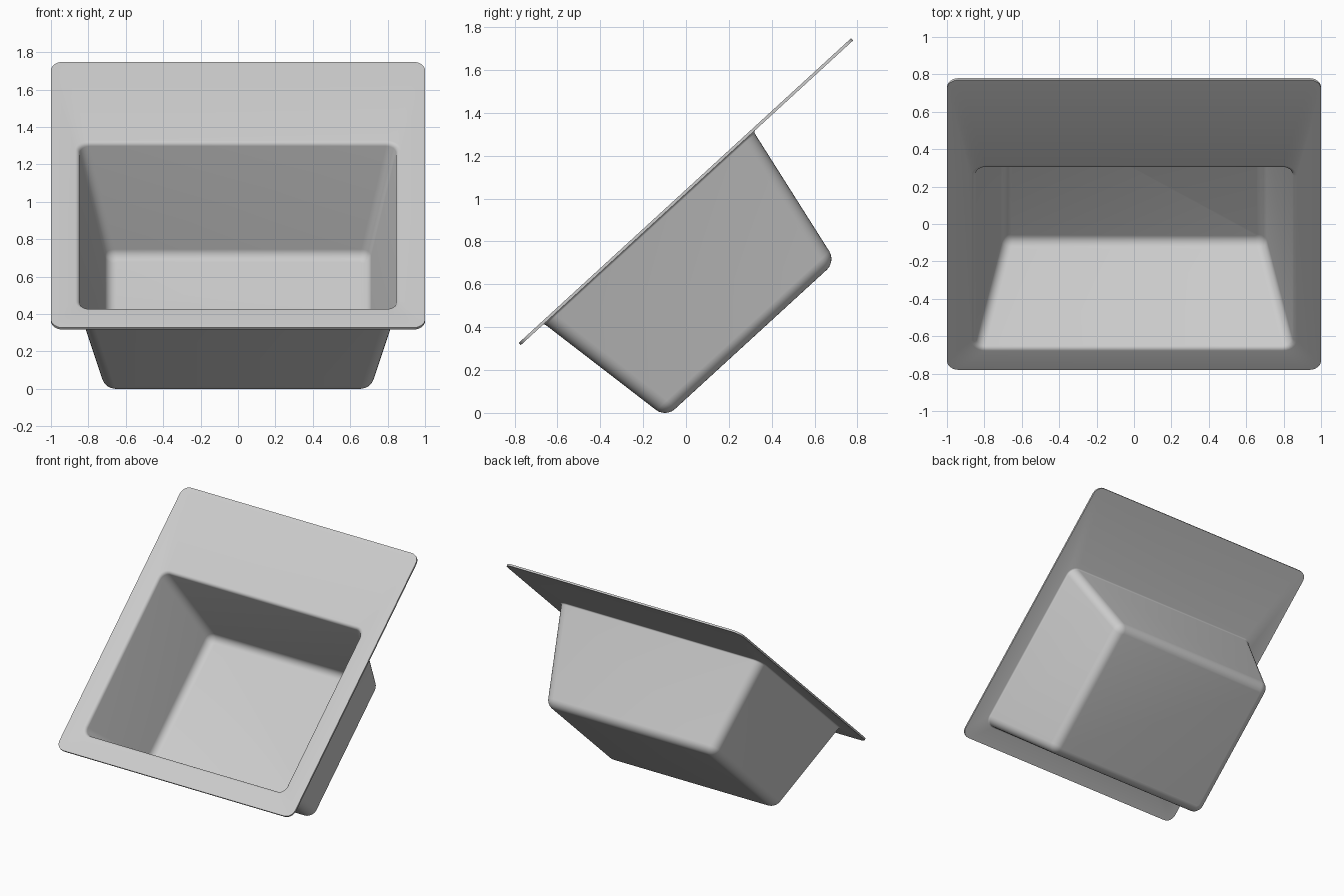
import bpy, bmesh, math
from mathutils import Matrix

if "Cube" in bpy.data.objects:
    bpy.data.objects.remove(bpy.data.objects["Cube"])

TILT = math.atan2(1.43, 1.56)   # slope of the flange
THICK = 0.014                   # sheet thickness
DEPTH = 0.706                   # inner depth of the basin
ARC = 6                         # segments per rounded corner


def rounded_ring(bm, hx, y0, y1, r, z):
    """Counter-clockwise rounded rectangle of vertices."""
    ring = []
    corners = [(hx - r, y1 - r), (-hx + r, y1 - r), (-hx + r, y0 + r), (hx - r, y0 + r)]
    for k, (cx, cy) in enumerate(corners):
        for i in range(ARC + 1):
            a = math.pi / 2 * (k + i / ARC)
            ring.append(bm.verts.new((cx + r * math.cos(a), cy + r * math.sin(a), z)))
    return ring


def wall_ring(bm, drop, inset, r):
    """Ring on the tapered basin wall, 'drop' below the flange."""
    t = drop / DEPTH
    return rounded_ring(bm, 0.85 - 0.147 * t - inset, -0.893 + 0.123 * t + inset,
                        0.41 - 0.127 * t - inset, r, -drop)


bm = bmesh.new()
# flange outline
rings = [rounded_ring(bm, 1.0, -1.052, 1.052, 0.065, 0)]
# rolled lip of the opening
LIP = 0.02
for i in range(5):
    a = math.pi / 2 * i / 4
    e = LIP * (1 - math.sin(a))
    rings.append(wall_ring(bm, LIP * (1 - math.cos(a)), -e, 0.055 + e))
# wall running into the filleted floor
FIL = 0.045
for i in range(ARC + 1):
    a = math.pi / 2 * i / ARC
    e = FIL * (1 - math.cos(a))
    rings.append(wall_ring(bm, DEPTH - FIL * (1 - math.sin(a)), e, 0.055 - e))
for outer, inner in zip(rings, rings[1:]):
    n = len(outer)
    for i in range(n):
        j = (i + 1) % n
        bm.faces.new((outer[i], outer[j], inner[j], inner[i]))
# basin floor
bm.faces.new(rings[-1])
bmesh.ops.translate(bm, verts=bm.verts, vec=(0, 0, THICK / 2))
bmesh.ops.rotate(bm, verts=bm.verts, cent=(0, 0, 0), matrix=Matrix.Rotation(TILT, 3, 'X'))

mesh = bpy.data.meshes.new("tilted_basin")
bm.to_mesh(mesh)
bm.free()
basin = bpy.data.objects.new("tilted_basin", mesh)
bpy.context.collection.objects.link(basin)
bpy.context.view_layer.objects.active = basin
basin.select_set(True)

# sheet thickness
solid = basin.modifiers.new("thickness", 'SOLIDIFY')
solid.thickness = THICK
solid.offset = -1
solid.use_even_offset = True
bpy.ops.object.modifier_apply(modifier=solid.name)

# stand on the ground
low = min(v.co.z for v in basin.data.vertices)
basin.data.transform(Matrix.Translation((0, 0, -low)))
bpy.ops.object.shade_smooth_by_angle(angle=math.radians(35))
